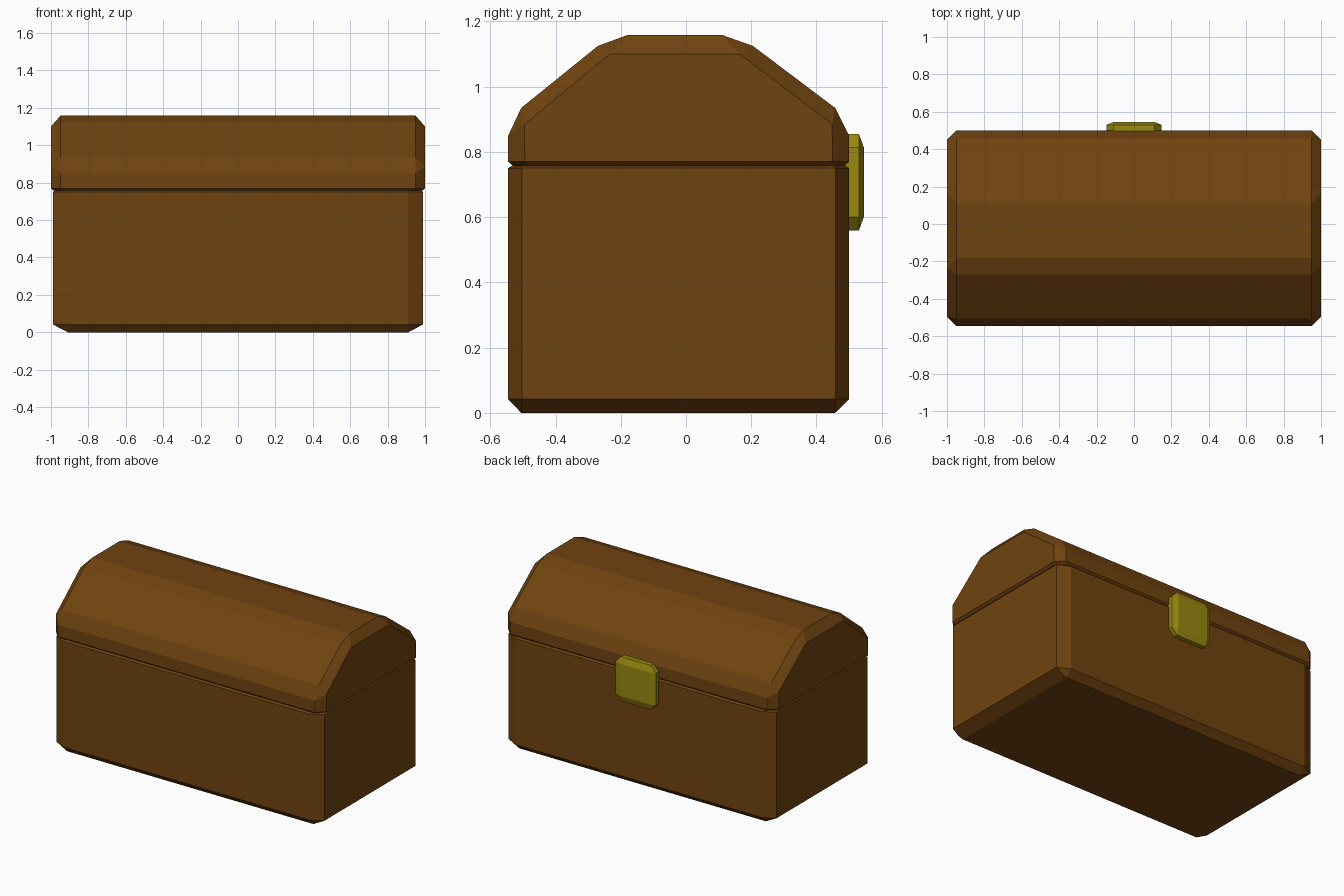
import bpy, bmesh, math

if "Cube" in bpy.data.objects:
    bpy.data.objects.remove(bpy.data.objects["Cube"])


def material(name, rgb):
    m = bpy.data.materials.new(name)
    m.diffuse_color = (*rgb, 1)
    m.use_nodes = True
    m.node_tree.nodes["Principled BSDF"].inputs["Base Color"].default_value = m.diffuse_color
    return m


def hull(name, points, mat):
    """Convex flat-faced solid around a few cross-sections."""
    bm = bmesh.new()
    for p in points:
        bm.verts.new(p)
    res = bmesh.ops.convex_hull(bm, input=bm.verts)
    loose = [v for v in bm.verts if not v.link_faces]
    bmesh.ops.delete(bm, geom=loose, context='VERTS')
    bmesh.ops.dissolve_limit(bm, angle_limit=math.radians(0.5),
                             verts=bm.verts, edges=bm.edges)
    bmesh.ops.recalc_face_normals(bm, faces=bm.faces)
    me = bpy.data.meshes.new(name)
    bm.to_mesh(me)
    bm.free()
    me.materials.append(mat)
    ob = bpy.data.objects.new(name, me)
    bpy.context.collection.objects.link(ob)
    return ob


def ring(x, y0, y1, cx, cy, z, inset=0.0):
    """Rectangle with cut corners at height z."""
    x, y0, y1 = x - inset, y0 + inset, y1 - inset
    pts = []
    for s in (-1, 1):
        pts += [(s * x, y0 + cy, z), (s * x, y1 - cy, z),
                (s * (x - cx), y0, z), (s * (x - cx), y1, z)]
    return pts


def rect(x, y0, y1, z):
    return [(s * x, y, z) for s in (-1, 1) for y in (y0, y1)]


wood = material("wood", (0.16, 0.056, 0.005))
gold = material("gold", (0.32, 0.25, 0.005))

# Chest body with chamfered corners and a thin bevelled rim
hull("chest_body",
     rect(0.91, -0.505, 0.457, 0.0)
     + ring(0.99, -0.545, 0.5, 0.08, 0.042, 0.042)
     + ring(0.99, -0.545, 0.5, 0.08, 0.042, 0.75)
     + ring(0.99, -0.545, 0.5, 0.08, 0.042, 0.758, 0.012), wood)

# Lid: arched profile, with a smaller profile on each end
arch = [(-0.545, 0.85), (-0.505, 0.935), (-0.27, 1.125), (-0.18, 1.158),
        (0.112, 1.158), (0.205, 1.125), (0.457, 0.935), (0.5, 0.85)]
end = [(-0.495, 0.885), (-0.233, 1.1), (0.165, 1.1), (0.448, 0.885)]
lid = ring(1.0, -0.545, 0.5, 0.05, 0.051, 0.77)
lid += ring(1.0, -0.545, 0.5, 0.05, 0.051, 0.757, 0.015)
for s in (-1, 1):
    lid += [(s * 0.95, y, z) for y, z in arch]
    lid += [(s, y, z) for y, z in end]
hull("chest_lid", lid, wood)

# Latch plate: cut-corner outline, chamfered outer face
latch = []
for sx in (-1, 1):
    for sz in (-1, 1):
        zc = 0.707
        for y in (0.46, 0.53):
            latch += [(sx * 0.148, y, zc + sz * 0.107),
                      (sx * 0.11, y, zc + sz * 0.148)]
        latch.append((sx * 0.11, 0.545, zc + sz * 0.107))
hull("latch_plate", latch, gold)
